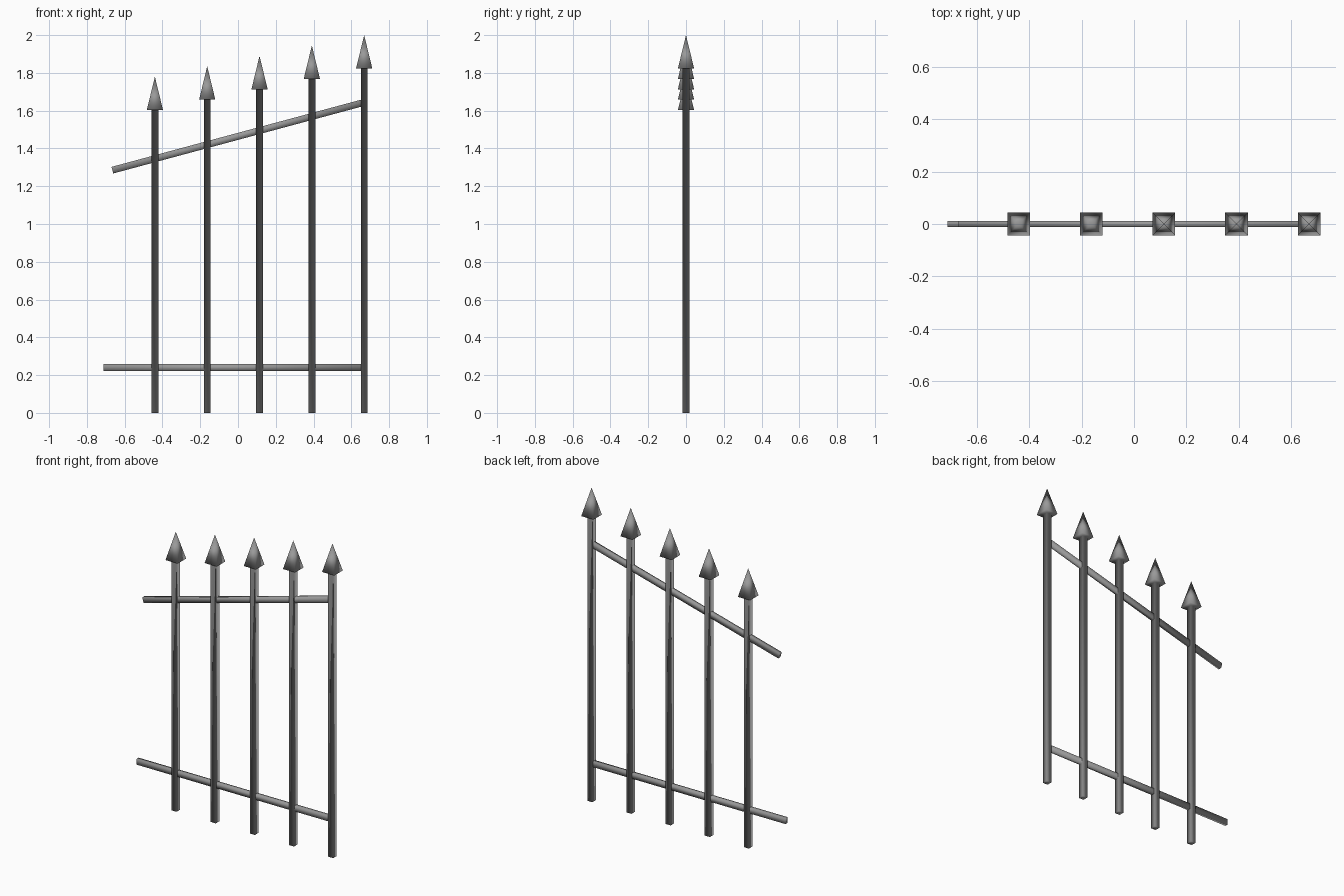
import bpy
import bmesh
import math
from mathutils import Matrix, Vector

if "Cube" in bpy.data.objects:
    bpy.data.objects.remove(bpy.data.objects["Cube"], do_unlink=True)

# One flat iron grey
iron = bpy.data.materials.new("grey_iron")
iron.use_nodes = True
GREY = (0.32, 0.32, 0.32, 1)
iron.diffuse_color = GREY
iron.node_tree.nodes["Principled BSDF"].inputs["Base Color"].default_value = GREY

HEAD_HALF, POST_HALF, HEAD_HEIGHT = 0.043, 0.018, 0.177
POST_COUNT, SPACING, LAST_X, STEP = 5, 0.277, 0.668, 0.055


def finish(bm, name):
    bmesh.ops.recalc_face_normals(bm, faces=bm.faces[:])
    for face in bm.faces:
        face.smooth = True
    mesh = bpy.data.meshes.new(name)
    bm.to_mesh(mesh)
    bm.free()
    mesh.materials.append(iron)
    obj = bpy.data.objects.new(name, mesh)
    bpy.context.collection.objects.link(obj)
    return obj


def square(bm, half, z):
    corners = ((-1, -1), (1, -1), (1, 1), (-1, 1))
    return [bm.verts.new((x * half, y * half, z)) for x, y in corners]


# Post with a pyramid spearhead, made as one continuous smooth surface
def add_post(name, x, top):
    bm = bmesh.new()
    shoulder = top - HEAD_HEIGHT
    tip = bm.verts.new((0, 0, top))
    rings = [square(bm, HEAD_HALF, shoulder),
             square(bm, POST_HALF, shoulder),
             square(bm, POST_HALF, 0)]
    for i in range(4):
        j = (i + 1) % 4
        bm.faces.new((tip, rings[0][i], rings[0][j]))
        for upper, lower in zip(rings, rings[1:]):
            bm.faces.new((upper[i], lower[i], lower[j], upper[j]))
    bm.faces.new(rings[-1])
    finish(bm, name).location.x = x


# Flat bar running between two points in the fence plane
def add_rail(name, start, end):
    a, b = Vector(start), Vector(end)
    span = b - a
    bm = bmesh.new()
    bmesh.ops.create_cube(bm, size=1)
    bmesh.ops.scale(bm, vec=(span.length, 0.022, 0.036), verts=bm.verts[:])
    obj = finish(bm, name)
    tilt = math.atan2(span.z, span.x)
    obj.matrix_world = Matrix.Translation((a + b) / 2) @ Matrix.Rotation(-tilt, 4, "Y")


# Five posts rising towards the left side
for k in range(POST_COUNT):
    add_post(f"post_{POST_COUNT - k}", LAST_X - SPACING * k, 2 - STEP * k)

# Level lower rail and sloping upper rail
add_rail("lower_rail", (-0.711, 0, 0.24), (0.668, 0, 0.24))
add_rail("upper_rail", (-0.665, 0, 1.285), (0.665, 0, 1.643))
